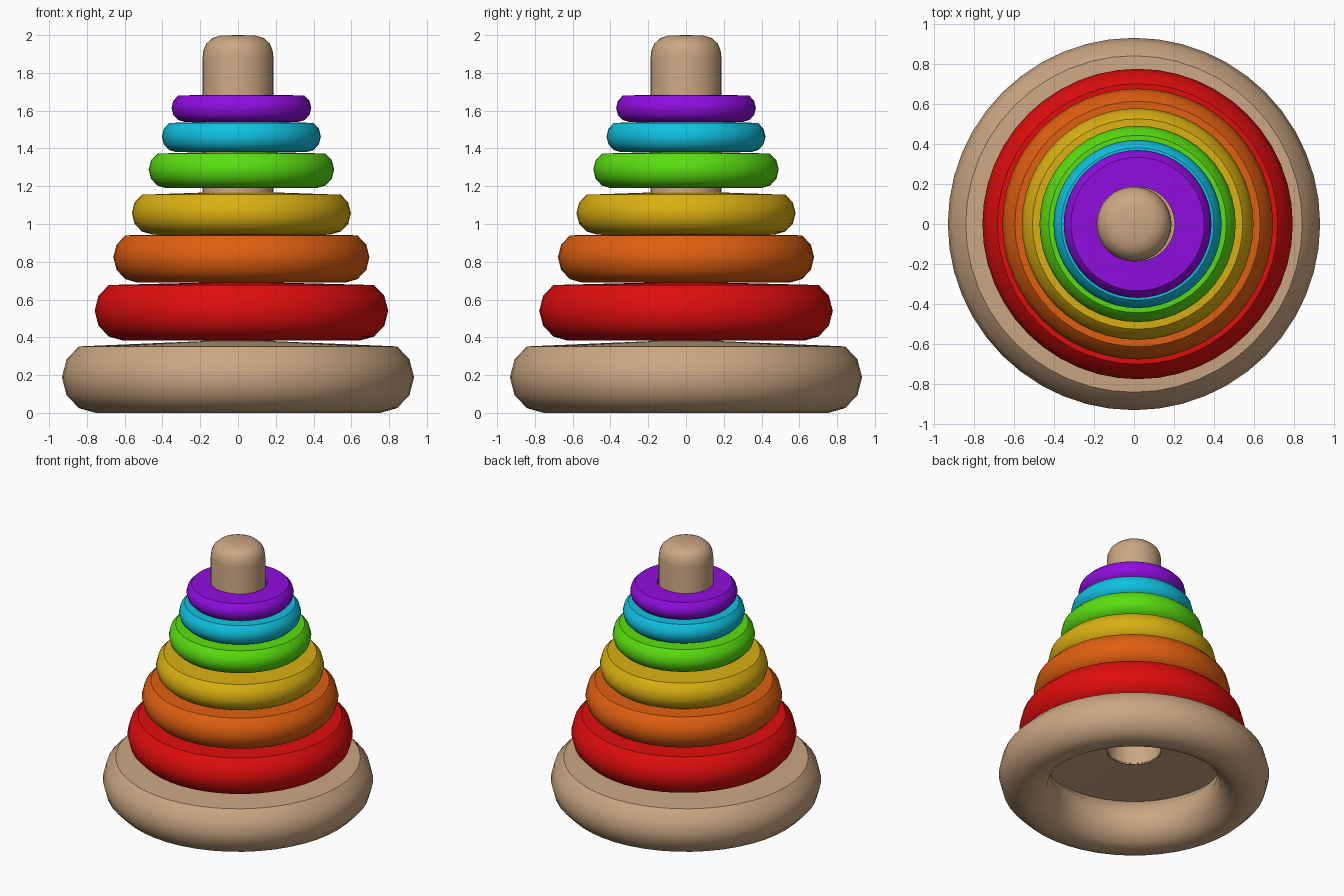
import bpy, math

if "Cube" in bpy.data.objects:
    bpy.data.objects.remove(bpy.data.objects["Cube"])


def material(name, rgb):
    m = bpy.data.materials.new(name)
    m.diffuse_color = (*rgb, 1.0)
    m.use_nodes = True
    m.node_tree.nodes["Principled BSDF"].inputs["Base Color"].default_value = m.diffuse_color
    return m


def lathe(name, profile, mat, segments=48, x=0.0):
    """Spin an (r, z) profile, listed from top to bottom, around the z axis."""
    verts, faces, rows = [], [], []
    for r, z in profile:
        if r == 0:
            rows.append([len(verts)] * segments)
            verts.append((0, 0, z))
            continue
        rows.append(list(range(len(verts), len(verts) + segments)))
        for i in range(segments):
            a = 2 * math.pi * i / segments
            verts.append((r * math.cos(a), r * math.sin(a), z))
    for up, low in zip(rows, rows[1:]):
        for i in range(segments):
            j = (i + 1) % segments
            face = [up[i], low[i], low[j], up[j]]
            faces.append(list(dict.fromkeys(face)))
    mesh = bpy.data.meshes.new(name)
    mesh.from_pydata(verts, [], faces)
    mesh.materials.append(mat)
    ob = bpy.data.objects.new(name, mesh)
    ob.location.x = x
    bpy.context.collection.objects.link(ob)
    bpy.ops.object.select_all(action='DESELECT')
    bpy.context.view_layer.objects.active = ob
    ob.select_set(True)
    bpy.ops.object.shade_smooth_by_angle(angle=math.radians(36))
    return ob


def ring(name, radius, bottom, edge_top, peak, mat, x=0.0):
    """Twelve-sided tube section closed on top by a shallow conical sheet."""
    s = math.sin(math.radians(60))
    rz = (edge_top - bottom) / (1 + s)
    rx = rz * 0.95
    profile = [(0.185, peak)]
    for deg in range(60, -241, -30):
        a = math.radians(deg)
        profile.append((radius - rx + rx * math.cos(a),
                        bottom + rz + rz * math.sin(a)))
    return lathe(name, profile, mat, x=x)


wood = material("wood", (0.60, 0.385, 0.225))

# Wooden base and rounded peg, both open underneath
ring("base", 0.932, 0.0, 0.352, 0.38, wood)
lathe("peg", [(0, 2.0), (0.09, 1.998), (0.135, 1.985), (0.168, 1.955),
              (0.183, 1.92), (0.188, 1.88), (0.188, 0.37)], wood, 32)

# Stacked rings: name, radius, bottom, top edge, peak, colour
rings = [
    ("red", 0.777, 0.383, 0.677, 0.690, (0.74, 0.004, 0.004)),
    ("orange", 0.678, 0.690, 0.940, 0.948, (0.74, 0.115, 0.005)),
    ("yellow", 0.580, 0.945, 1.155, 1.167, (0.70, 0.43, 0.006)),
    ("green", 0.491, 1.190, 1.373, 1.380, (0.10, 0.73, 0.005)),
    ("cyan", 0.421, 1.380, 1.535, 1.541, (0.005, 0.53, 0.74)),
    ("purple", 0.370, 1.540, 1.680, 1.684, (0.28, 0.004, 0.74)),
]
for name, radius, bottom, edge, peak, rgb in rings:
    ring(name + "_ring", radius, bottom, edge, peak, material(name, rgb), 0.018)
